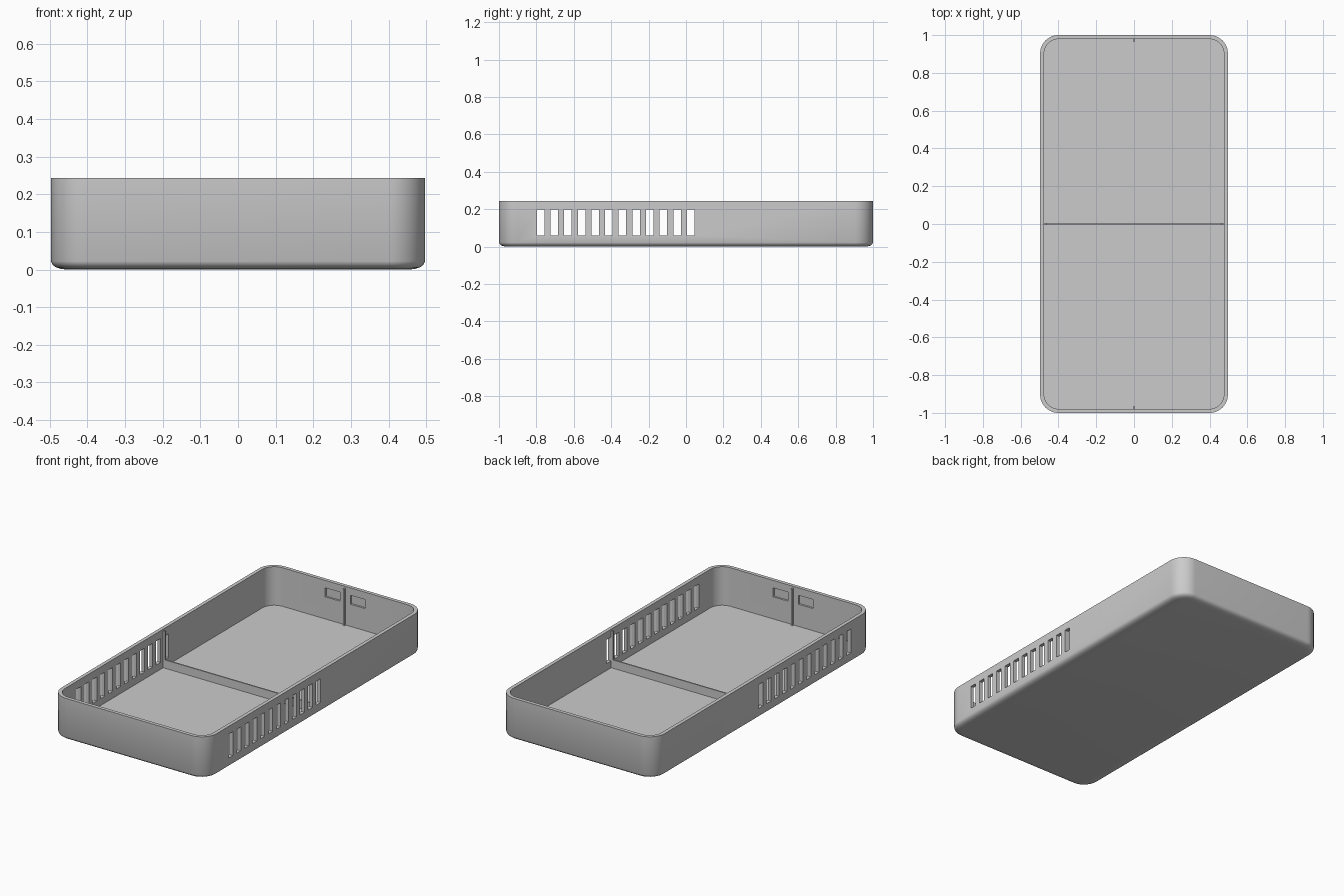
import bpy, bmesh, math

if "Cube" in bpy.data.objects:
    bpy.data.objects.remove(bpy.data.objects["Cube"])

HX, HY, H = 0.497, 1.0, 0.243      # half width, half length, height
WALL, FLOOR, R = 0.021, 0.02, 0.097

grey = bpy.data.materials.new("plain grey")
grey.diffuse_color = (0.6, 0.6, 0.6, 1)
grey.use_nodes = True
grey.node_tree.nodes["Principled BSDF"].inputs["Base Color"].default_value = grey.diffuse_color


def make_object(name, bm):
    bmesh.ops.recalc_face_normals(bm, faces=bm.faces)
    me = bpy.data.meshes.new(name)
    bm.to_mesh(me)
    bm.free()
    me.materials.append(grey)
    ob = bpy.data.objects.new(name, me)
    bpy.context.collection.objects.link(ob)
    return ob


def add_box(bm, x0, x1, y0, y1, z0, z1):
    verts = bmesh.ops.create_cube(bm, size=1)["verts"]
    for v in verts:
        v.co.x = x1 if v.co.x > 0 else x0
        v.co.y = y1 if v.co.y > 0 else y0
        v.co.z = z1 if v.co.z > 0 else z0


def ring(bm, inset, z, steps=12):
    """Rounded rectangle loop, pulled in from the outer outline."""
    r = R - inset
    verts = []
    for k, (sx, sy) in enumerate([(1, 1), (-1, 1), (-1, -1), (1, -1)]):
        for i in range(steps + 1):
            a = math.pi / 2 * (k + i / steps)
            verts.append(bm.verts.new((sx * (HX - R) + r * math.cos(a),
                                       sy * (HY - R) + r * math.sin(a), z)))
    return verts


# Tray: rounded bottom edge, outer wall, rim, inner wall, floor
profile = [(0.04, 0), (0.026, 0.002), (0.013, 0.006), (0.004, 0.013),
           (0, 0.022), (0, H), (WALL, H), (WALL, FLOOR)]
bm = bmesh.new()
rings = [ring(bm, d, z) for d, z in profile]
for a, b in zip(rings, rings[1:]):
    n = len(a)
    for i in range(n):
        j = (i + 1) % n
        bm.faces.new((a[i], a[j], b[j], b[i]))
bm.faces.new(rings[0])
bm.faces.new(rings[-1])
tray = make_object("tray", bm)

# Cutters: vent slots through both long walls, pockets inside both short walls
bm = bmesh.new()
for i in range(12):
    y = -0.797 + i * 0.0729
    for s in (-1, 1):
        xs = sorted((s * (HX - 0.05), s * (HX + 0.05)))
        add_box(bm, *xs, y, y + 0.04, 0.06, 0.198)
for sy in (-1, 1):
    for sx in (-1, 1):
        xs = sorted((sx * 0.033, sx * 0.128))
        ys = sorted((sy * (HY - 0.05), sy * (HY - 0.01)))
        add_box(bm, *xs, *ys, 0.148, 0.2)
cutter = make_object("slot_cutter", bm)
cutter.hide_render = True

mod = tray.modifiers.new("slots", "BOOLEAN")
mod.operation = "DIFFERENCE"
mod.solver = "EXACT"
mod.object = cutter
bpy.context.view_layer.objects.active = tray
tray.select_set(True)
bpy.ops.object.modifier_apply(modifier=mod.name)
bpy.data.objects.remove(cutter)
bpy.ops.object.shade_smooth_by_angle(angle=math.radians(35))

# Low divider across the floor
T = 0.004
bm = bmesh.new()
add_box(bm, -HX + 0.018, HX - 0.018, -T, T, FLOOR - 0.005, 0.068)
make_object("divider", bm)

# Upright ribs at the middle of each wall
for name, s in (("left", -1), ("right", 1)):
    bm = bmesh.new()
    xs = sorted((s * (HX - 0.018), s * (HX - WALL - 0.013)))
    add_box(bm, *xs, -T, T, FLOOR - 0.005, 0.232)
    make_object(name + "_rib", bm)
for name, s in (("front", -1), ("back", 1)):
    bm = bmesh.new()
    ys = sorted((s * (HY - 0.018), s * (HY - WALL - 0.013)))
    add_box(bm, -T, T, *ys, FLOOR - 0.005, 0.232)
    make_object(name + "_rib", bm)
